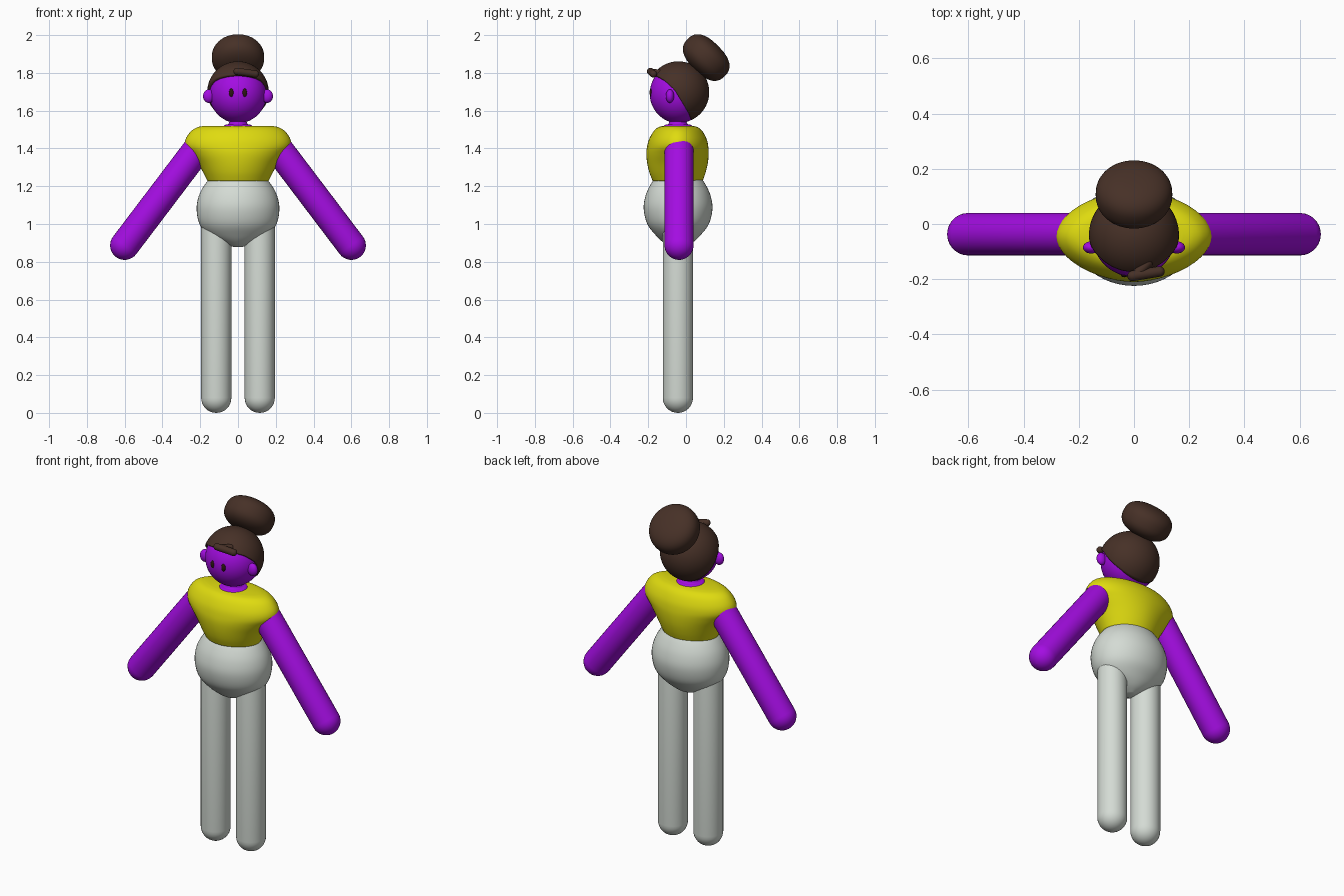
import bpy, bmesh, math
from mathutils import Matrix, Vector

if "Cube" in bpy.data.objects:
    bpy.data.objects.remove(bpy.data.objects["Cube"])


def material(name, rgb):
    m = bpy.data.materials.new(name)
    m.diffuse_color = (*rgb, 1)
    m.use_nodes = True
    m.node_tree.nodes["Principled BSDF"].inputs["Base Color"].default_value = m.diffuse_color
    return m


SKIN = material("purple skin", (0.37, 0.004, 0.76))
SHIRT = material("yellow cloth", (0.74, 0.71, 0.005))
PANTS = material("pale grey cloth", (0.66, 0.71, 0.66))
HAIR = material("dark brown hair", (0.062, 0.030, 0.020))
EYE = material("eye brown", (0.025, 0.008, 0.006))


def finish(bm, name, mat):
    bmesh.ops.recalc_face_normals(bm, faces=bm.faces[:])
    for f in bm.faces:
        f.smooth = True
    me = bpy.data.meshes.new(name)
    bm.to_mesh(me)
    bm.free()
    me.materials.append(mat)
    ob = bpy.data.objects.new(name, me)
    bpy.context.collection.objects.link(ob)
    return ob


def loft(name, mat, rings, matrix=Matrix(), power=2.0, n=48):
    """Skin a stack of (z, half width, half depth, y centre) oval rings."""
    bm = bmesh.new()
    rows = []
    for z, rx, ry, yc in rings:
        row = []
        for i in range(n):
            a = 2 * math.pi * i / n
            c, s = math.cos(a), math.sin(a)
            x = math.copysign(abs(c) ** (2 / power), c) * rx
            y = math.copysign(abs(s) ** (2 / power), s) * ry + yc
            row.append(bm.verts.new(matrix @ Vector((x, y, z))))
        rows.append(row)
    for a, b in zip(rows, rows[1:]):
        for i in range(n):
            j = (i + 1) % n
            bm.faces.new((a[i], a[j], b[j], b[i]))
    bm.faces.new(rows[0])
    bm.faces.new(rows[-1])
    return finish(bm, name, mat)


def smooth_rings(pts, steps=5):
    """Catmull-Rom refinement of a ring list."""
    p = [pts[0]] + pts + [pts[-1]]
    out = []
    for k in range(1, len(p) - 2):
        for s in range(steps):
            t = s / steps
            out.append(tuple(0.5 * (2 * b + (c - a) * t + (2 * a - 5 * b + 4 * c - d) * t * t
                                    + (3 * b - a - 3 * c + d) * t ** 3)
                             for a, b, c, d in zip(*p[k - 1:k + 3])))
    return out + [pts[-1]]


def capsule(name, mat, start, end, r):
    """Round-ended rod; start and end are the cap centres."""
    start, end = Vector(start), Vector(end)
    d = end - start
    rings = []
    for base, lo, hi in ((0, -89, 0), (d.length, 0, 89)):
        for k in range(9):
            a = math.radians(lo + (hi - lo) * k / 8)
            rings.append((base + r * math.sin(a), r * math.cos(a), r * math.cos(a), 0))
    m = Matrix.Translation(start) @ d.to_track_quat('Z', 'Y').to_matrix().to_4x4()
    return loft(name, mat, rings, m, n=32)


def ellipsoid(name, mat, centre, radii, seg=40):
    bm = bmesh.new()
    bmesh.ops.create_uvsphere(bm, u_segments=seg, v_segments=seg // 2, radius=1,
                              matrix=Matrix.Translation(centre) @ Matrix.Diagonal((*radii, 1)))
    return finish(bm, name, mat)


# Legs, arms, ears and eyes, mirrored left and right
for side, s in (("left", 1), ("right", -1)):
    capsule(side + "_leg", PANTS, (s * 0.115, -0.043, 1.0), (s * 0.115, -0.043, 0.08), 0.08)
    capsule(side + "_arm", SKIN, (s * 0.215, -0.037, 1.395), (s * 0.6, -0.037, 0.887), 0.077)
    ellipsoid(side + "_ear", SKIN, (s * 0.155, -0.085, 1.677), (0.03, 0.022, 0.036), 24)
    ellipsoid(side + "_eye", EYE, (s * 0.035, -0.185, 1.695), (0.013, 0.008, 0.022), 20)

# Hips, rounded and narrowing to the crotch
loft("hips", PANTS, smooth_rings([
    (0.877, 0.02, 0.03, -0.042), (0.90, 0.08, 0.075, -0.042), (0.94, 0.155, 0.118, -0.042),
    (1.0, 0.204, 0.163, -0.042), (1.08, 0.219, 0.182, -0.042), (1.15, 0.207, 0.172, -0.042),
    (1.21, 0.175, 0.145, -0.042), (1.26, 0.13, 0.11, -0.042)]))

# Shirt, flaring out into short sleeves
loft("shirt", SHIRT, smooth_rings([
    (1.228, 0.162, 0.132, -0.044), (1.27, 0.183, 0.148, -0.045), (1.32, 0.212, 0.160, -0.045),
    (1.37, 0.25, 0.165, -0.045), (1.41, 0.279, 0.162, -0.044), (1.45, 0.277, 0.152, -0.043),
    (1.49, 0.25, 0.13, -0.042), (1.512, 0.215, 0.105, -0.042), (1.52, 0.175, 0.075, -0.042)]),
    power=1.9)

# Neck with a flared base
loft("neck", SKIN, smooth_rings([
    (1.505, 0.09, 0.085, -0.043), (1.524, 0.07, 0.07, -0.043), (1.533, 0.048, 0.048, -0.043),
    (1.58, 0.045, 0.045, -0.043)]))

# Head
HEAD = Vector((0, -0.04, 1.69))
ellipsoid("head", SKIN, HEAD, (0.152, 0.152, 0.156), 48)

# Hair cap, its lower edge following a hairline that drops towards the nape
HAIRLINE = [(-0.3, 1.84), (-0.19, 1.80), (-0.12, 1.765), (-0.06, 1.71), (0.015, 1.585),
            (0.035, 1.53), (0.3, 1.53)]


def hairline(y):
    for (y0, z0), (y1, z1) in zip(HAIRLINE, HAIRLINE[1:]):
        if y <= y1:
            return z0 + (z1 - z0) * (y - y0) / (y1 - y0)
    return 1.53


def cap_point(az, polar, r=0.163):
    return HEAD + Vector((0, 0, 0.008)) + r * Vector((
        math.sin(polar) * math.cos(az), math.sin(polar) * math.sin(az), math.cos(polar)))


bm = bmesh.new()
N, ROWS = 72, 24
crown = bm.verts.new(cap_point(0, 0))
columns = []
for i in range(N):
    az = 2 * math.pi * i / N
    limit = 0.1
    while limit < 3.0 and cap_point(az, limit).z > hairline(cap_point(az, limit).y):
        limit += 0.005
    columns.append([bm.verts.new(cap_point(az, limit * k / ROWS)) for k in range(1, ROWS + 1)])
for i in range(N):
    a, b = columns[i], columns[(i + 1) % N]
    bm.faces.new((crown, a[0], b[0]))
    for k in range(ROWS - 1):
        bm.faces.new((a[k], a[k + 1], b[k + 1], b[k]))
hair = finish(bm, "hair_cap", HAIR)
shell = hair.modifiers.new("thickness", 'SOLIDIFY')
shell.thickness = 0.02
shell.offset = -1

# Bun, a puffy disc tilted up and back
P = 2.5
bun_rings = []
for k in range(25):
    a = math.radians(-89 + 178 * k / 24)
    r = 0.139 * math.cos(a) ** (2 / P)
    z = 0.088 * math.copysign(abs(math.sin(a)) ** (2 / P), math.sin(a))
    bun_rings.append((z, r, r, 0))
loft("hair_bun", HAIR, bun_rings,
     Matrix.Translation((0, 0.107, 1.881)) @ Matrix.Rotation(math.radians(-45), 4, 'X'))

# Fringe lock swept across the forehead
capsule("fringe_lock", HAIR, (-0.005, -0.188, 1.808), (0.092, -0.172, 1.794), 0.019)
capsule("fringe_root", HAIR, (0.01, -0.182, 1.803), (0.05, -0.14, 1.80), 0.018)
